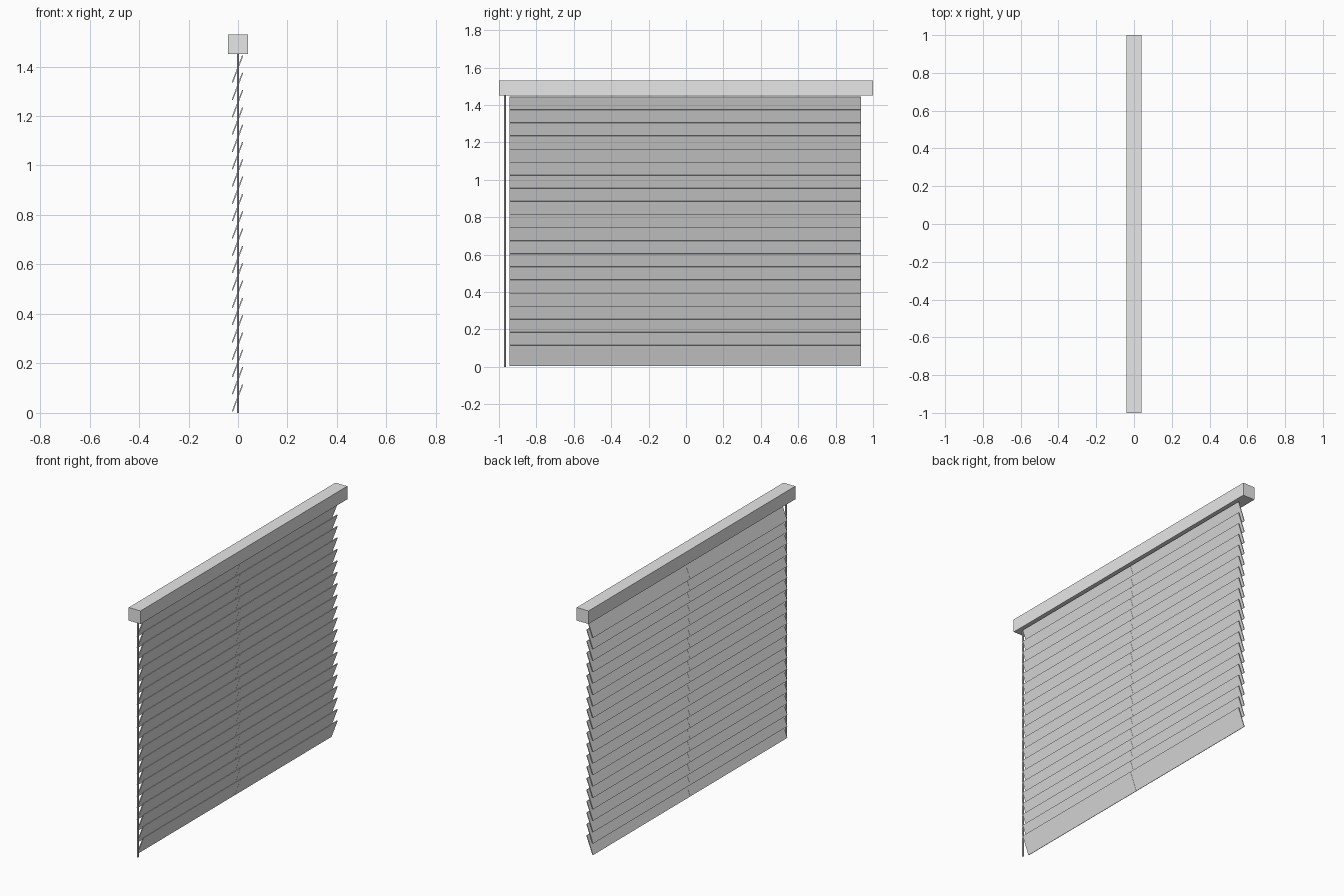
import bpy
import math

# Remove the default cube
cube = bpy.data.objects.get("Cube")
if cube:
    bpy.data.objects.remove(cube, do_unlink=True)

grey = bpy.data.materials.new("light grey")
grey.use_nodes = True
grey.diffuse_color = (0.8, 0.8, 0.8, 1)
grey.node_tree.nodes["Principled BSDF"].inputs["Base Color"].default_value = (0.8, 0.8, 0.8, 1)


def box(name, size, location, tilt=0):
    bpy.ops.mesh.primitive_cube_add(size=1, location=location)
    obj = bpy.context.object
    obj.name = name
    obj.scale = size
    obj.rotation_euler.y = tilt
    obj.data.materials.append(grey)
    return obj


# Head rail along the top
box("head_rail", (0.08, 2, 0.08), (0, 0, 1.49))

# Tilted slats, each made of two halves meeting in the middle
SLATS, STEP = 20, 0.07
TILT = math.atan2(0.042, 0.11)
CENTRE, HALF = -0.005, 0.94
for i in range(SLATS):
    for side, label in ((-1, "right"), (1, "left")):
        box(f"slat_{label}_{i + 1}", (0.005, HALF - 0.001, 0.117),
            (-0.002, CENTRE + side * HALF / 2, 0.06 + i * STEP), TILT)

# Pull cord hanging beside the slats
bpy.ops.mesh.primitive_cylinder_add(vertices=8, radius=0.005, depth=1.45, location=(0, -0.968, 0.725))
cord = bpy.context.object
cord.name = "pull_cord"
cord.data.materials.append(grey)
bpy.ops.object.shade_smooth_by_angle()
